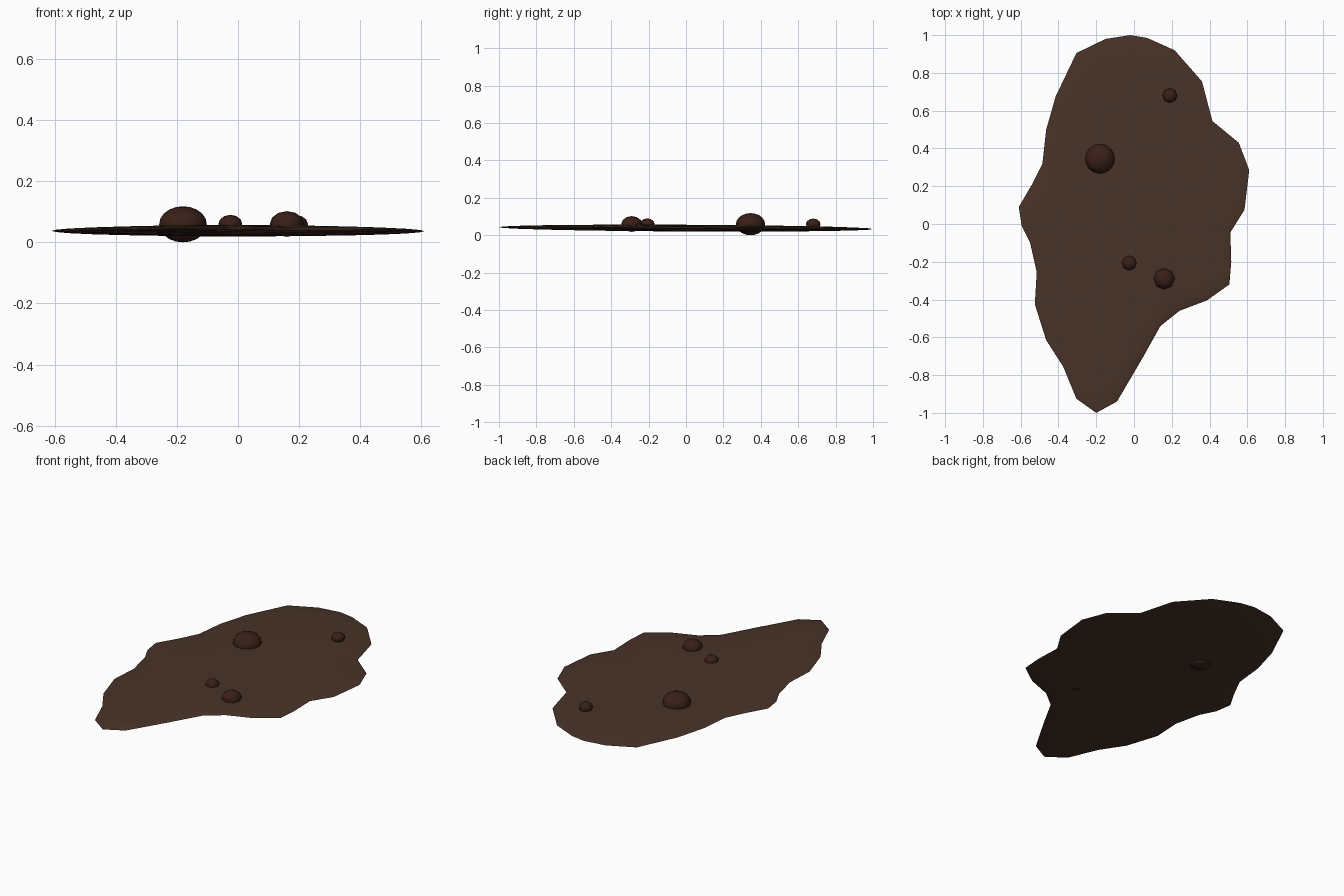
import bpy, bmesh, math
from mathutils import Matrix

if "Cube" in bpy.data.objects:
    bpy.data.objects.remove(bpy.data.objects["Cube"])


def material(name, rgb):
    m = bpy.data.materials.new(name)
    m.diffuse_color = (*rgb, 1)
    m.use_nodes = True
    m.node_tree.nodes["Principled BSDF"].inputs["Base Color"].default_value = m.diffuse_color
    return m


MUD = material("mud", (0.065, 0.033, 0.021))
BUBBLE = material("bubble_mud", (0.042, 0.014, 0.009))


def finish(name, bm, mat, angle):
    bmesh.ops.recalc_face_normals(bm, faces=bm.faces)
    me = bpy.data.meshes.new(name)
    bm.to_mesh(me)
    bm.free()
    me.materials.append(mat)
    ob = bpy.data.objects.new(name, me)
    bpy.context.collection.objects.link(ob)
    bpy.ops.object.select_all(action='DESELECT')
    ob.select_set(True)
    bpy.context.view_layer.objects.active = ob
    bpy.ops.object.shade_smooth_by_angle(angle=math.radians(angle))
    return ob


# Puddle: irregular outline shrunk in rings into a thin lens, slightly tilted
outline = [
    (-0.02, 1.0), (0.07, 0.985), (0.215, 0.92), (0.36, 0.755), (0.415, 0.545),
    (0.555, 0.43), (0.61, 0.285), (0.585, 0.075), (0.51, -0.045), (0.515, -0.2),
    (0.505, -0.32), (0.385, -0.405), (0.24, -0.46), (0.14, -0.54), (0.045, -0.71),
    (-0.09, -0.94), (-0.2, -1.0), (-0.305, -0.925), (-0.375, -0.755),
    (-0.465, -0.615), (-0.525, -0.425), (-0.515, -0.255), (-0.55, -0.1),
    (-0.595, -0.01), (-0.61, 0.09), (-0.54, 0.21), (-0.485, 0.32), (-0.465, 0.5),
    (-0.415, 0.675), (-0.305, 0.905), (-0.15, 0.98)]
RINGS, HALF = 7, 0.018


def height(y, lift):
    return 0.038 - 0.005 * y + HALF * lift


bm = bmesh.new()
bottom = bm.verts.new((0, 0, height(0, -1)))
top = bm.verts.new((0, 0, height(0, 1)))
rings = []
for i in range(1, 2 * RINGS):
    a = math.pi * i / (2 * RINGS)
    s, lift = math.sin(a), -math.cos(a)
    rings.append([bm.verts.new((x * s, y * s, height(y * s, lift))) for x, y in outline])
n = len(outline)
for j in range(n):
    k = (j + 1) % n
    bm.faces.new((bottom, rings[0][j], rings[0][k]))
    bm.faces.new((top, rings[-1][j], rings[-1][k]))
    for lo, hi in zip(rings, rings[1:]):
        bm.faces.new((lo[j], lo[k], hi[k], hi[j]))
finish("mud_puddle", bm, MUD, 60)

# Bubbles: squashed spheres, x, y, centre z, radius, half height, segments, rings
bubbles = {
    "large_bubble": (-0.18, 0.345, 0.059, 0.078, 0.059, 16, 10),
    "medium_bubble": (0.16, -0.29, 0.06, 0.056, 0.042, 8, 6),
    "small_bubble_back": (0.19, 0.68, 0.059, 0.039, 0.03, 8, 6),
    "small_bubble_front": (-0.025, -0.207, 0.06, 0.039, 0.03, 8, 6),
}
for name, (x, y, z, r, h, seg, rows) in bubbles.items():
    bm = bmesh.new()
    bmesh.ops.create_uvsphere(bm, u_segments=seg, v_segments=rows, radius=1,
                              matrix=Matrix.Translation((x, y, z)) @ Matrix.Diagonal((r, r, h, 1)))
    finish(name, bm, BUBBLE, 60)
